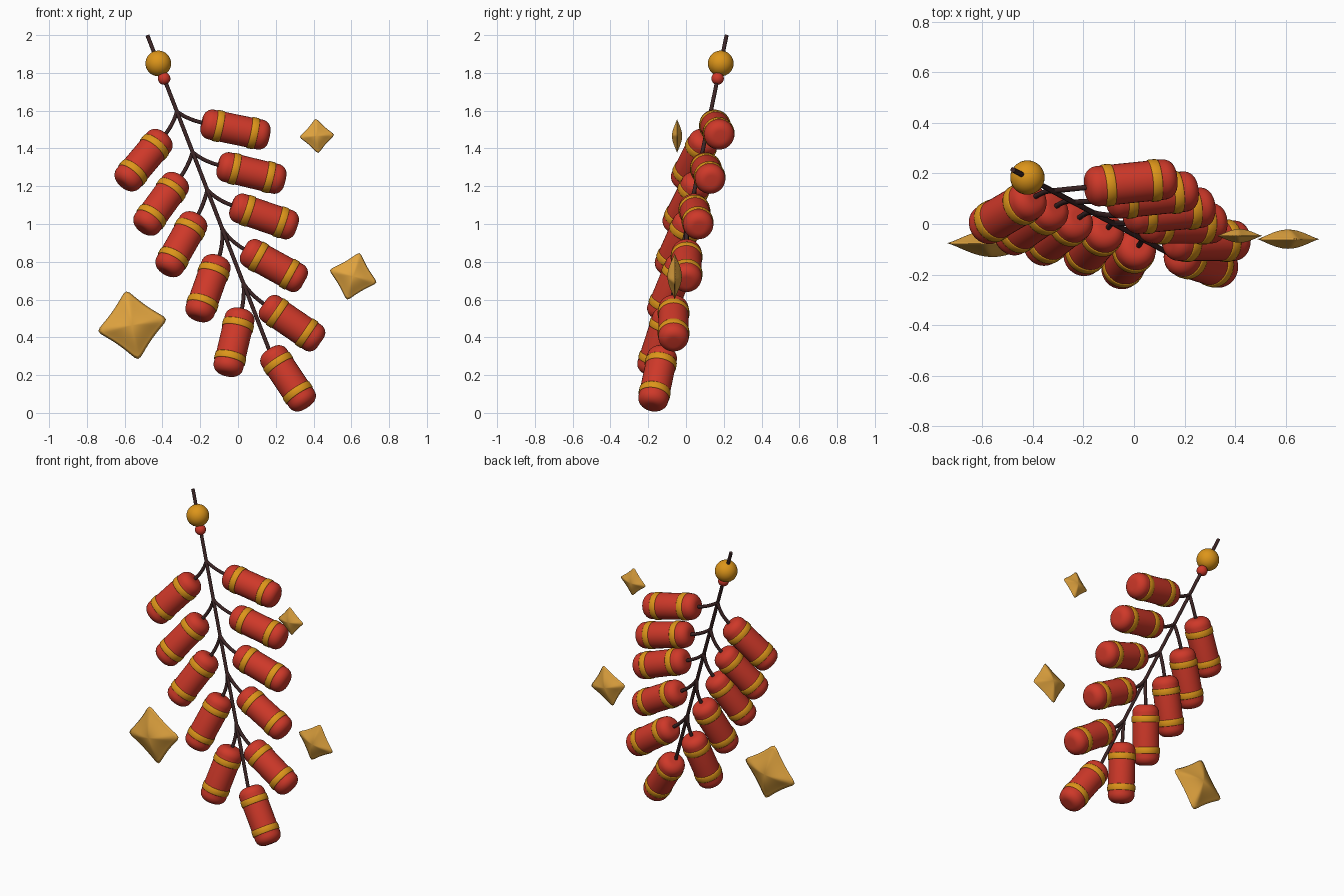
import bpy, bmesh, math
from mathutils import Vector, Matrix

if "Cube" in bpy.data.objects:
    bpy.data.objects.remove(bpy.data.objects["Cube"])


def material(name, rgb):
    m = bpy.data.materials.new(name)
    m.diffuse_color = (*rgb, 1)
    m.use_nodes = True
    m.node_tree.nodes["Principled BSDF"].inputs["Base Color"].default_value = m.diffuse_color
    return m


RED = material("red_paper", (0.62, 0.04, 0.022))
GOLD = material("gold_band", (0.72, 0.30, 0.01))
SPARK = material("spark_gold", (0.75, 0.37, 0.05))
CORD = material("dark_cord", (0.045, 0.018, 0.018))


def mesh_object(name, verts, faces, mat, matrix=Matrix()):
    me = bpy.data.meshes.new(name)
    me.from_pydata([matrix @ Vector(v) for v in verts], [], faces)
    bm = bmesh.new()
    bm.from_mesh(me)
    bmesh.ops.remove_doubles(bm, verts=bm.verts, dist=1e-5)
    bmesh.ops.recalc_face_normals(bm, faces=bm.faces)
    bm.to_mesh(me)
    bm.free()
    me.materials.append(mat)
    for p in me.polygons:
        p.use_smooth = True
    ob = bpy.data.objects.new(name, me)
    bpy.context.collection.objects.link(ob)
    return ob


def lathe(name, profile, mat, matrix, closed=False, n=32):
    # spin (radius, height) points about local z
    verts = [(r * math.cos(2 * math.pi * i / n), r * math.sin(2 * math.pi * i / n), z)
             for r, z in profile for i in range(n)]
    k = len(profile)
    faces = [(a * n + i, a * n + (i + 1) % n, (a + 1) % k * n + (i + 1) % n, (a + 1) % k * n + i)
             for a in range(k if closed else k - 1) for i in range(n)]
    return mesh_object(name, verts, faces, mat, matrix)


def cord(name, pts, r=0.0105):
    cu = bpy.data.curves.new(name, 'CURVE')
    cu.dimensions = '3D'
    cu.bevel_depth = r
    cu.bevel_resolution = 3
    cu.use_fill_caps = True
    sp = cu.splines.new('POLY')
    sp.points.add(len(pts) - 1)
    for p, co in zip(sp.points, pts):
        p.co = (*co, 1)
    cu.materials.append(CORD)
    ob = bpy.data.objects.new(name, cu)
    bpy.context.collection.objects.link(ob)


def bead(name, loc, r, mat):
    prof = [(r * math.sin(math.pi * i / 16), -r * math.cos(math.pi * i / 16)) for i in range(17)]
    lathe(name, prof, mat, Matrix.Translation(loc))


R, H, B = 0.08, 0.1825, 0.05   # cracker radius, half length, edge rounding


def cracker(name, centre, direction):
    d = Vector(direction).normalized()
    c = Vector(centre)
    mat = Matrix.Translation(c) @ d.to_track_quat('Z', 'Y').to_matrix().to_4x4()
    arc = [(R - B + B * math.cos(math.pi * i / 16), H - B + B * math.sin(math.pi * i / 16))
           for i in range(9)]
    top = arc + [(0, H)]
    lathe(name, [(r, -z) for r, z in reversed(top)] + top, RED, mat)
    for side, s in (("upper", -1), ("lower", 1)):
        z = s * 0.094
        ring = [(R - 0.006, z - 0.019), (R + 0.002, z - 0.019), (R + 0.004, z - 0.015),
                (R + 0.004, z + 0.015), (R + 0.002, z + 0.019), (R - 0.006, z + 0.019)]
        lathe(f"{name}_{side}_band", ring, GOLD, mat, closed=True)
    return c - d * (H - 0.01), d


def stem(z):
    return Vector((-0.48 + 0.387 * (2 - z), 0.215 - 0.207 * (2 - z), z))


# main cord with beads
cord("main_cord", [stem(z) for z in (1.998, 1.6, 1.18, 0.7, 0.32)])
bead("gold_bead", stem(1.85), 0.068, GOLD)
bead("red_bead", stem(1.77), 0.033, RED)

# pairs of crackers: node height, left centre/direction, right centre/direction
pairs = [
    (1.595, (-.50, .045, 1.338), (-.60, -.35, -.71), (-.013, .163, 1.50), (.97, .10, -.20)),
    (1.38, (-.407, .003, 1.107), (-.54, -.37, -.74), (.071, .115, 1.27), (.95, .10, -.23)),
    (1.18, (-.30, -.04, .893), (-.46, -.36, -.81), (.138, .053, 1.04), (.93, .09, -.32)),
    (.977, (-.159, -.08, .66), (-.31, -.36, -.87), (.19, .003, .78), (.87, .0, -.48)),
    (.685, (-.021, -.14, .374), (-.22, -.30, -.93), (.286, -.066, .475), (.82, .0, -.56)),
]
for i, (z, lc, ld, rc, rd) in enumerate(pairs, 1):
    for side, c, d in (("left", lc, ld), ("right", rc, rd)):
        end, axis = cracker(f"{side}_firecracker_{i}", c, d)
        a = stem(z)
        mid = end - axis * (end - a).length * 0.55
        pts = [a * (1 - t) ** 2 + mid * 2 * t * (1 - t) + end * t * t
               for t in (k / 10 for k in range(11))]
        cord(f"{side}_branch_cord_{i}", pts)
cracker("bottom_firecracker", (.265, -.15, .183), (.54, -.17, -.81))


# puffy four-pointed sparks
def spark(name, loc, size, angle, n=64, rings=10):
    p, e = 0.8, 0.09

    def f(t):
        return sum((v * v + e * e) ** (p / 2) for v in (math.cos(t), math.sin(t))) ** (1 / p)

    mat = Matrix.Translation(loc) @ Matrix.Rotation(-math.radians(angle), 4, 'Y')
    verts, faces = [], []
    for j in range(2 * rings + 1):
        rho = 1 - abs(j - rings) / rings
        h = math.copysign(0.30 * size * max(0, math.cos(math.pi * rho / 2)) ** 1.2, j - rings)
        for i in range(n):
            t = 2 * math.pi * i / n
            r = size * rho * f(0) / f(t)
            verts.append((r * math.cos(t), h, r * math.sin(t)))
    for j in range(2 * rings):
        for i in range(n):
            k = (i + 1) % n
            faces.append((j * n + i, j * n + k, (j + 1) * n + k, (j + 1) * n + i))
    mesh_object(name, verts, faces, SPARK, mat)


spark("large_spark", (-.56, -.076, .464), .182, 10)
spark("medium_spark", (.61, -.06, .723), .127, -15)
spark("small_spark", (.418, -.047, 1.466), .09, 4)
